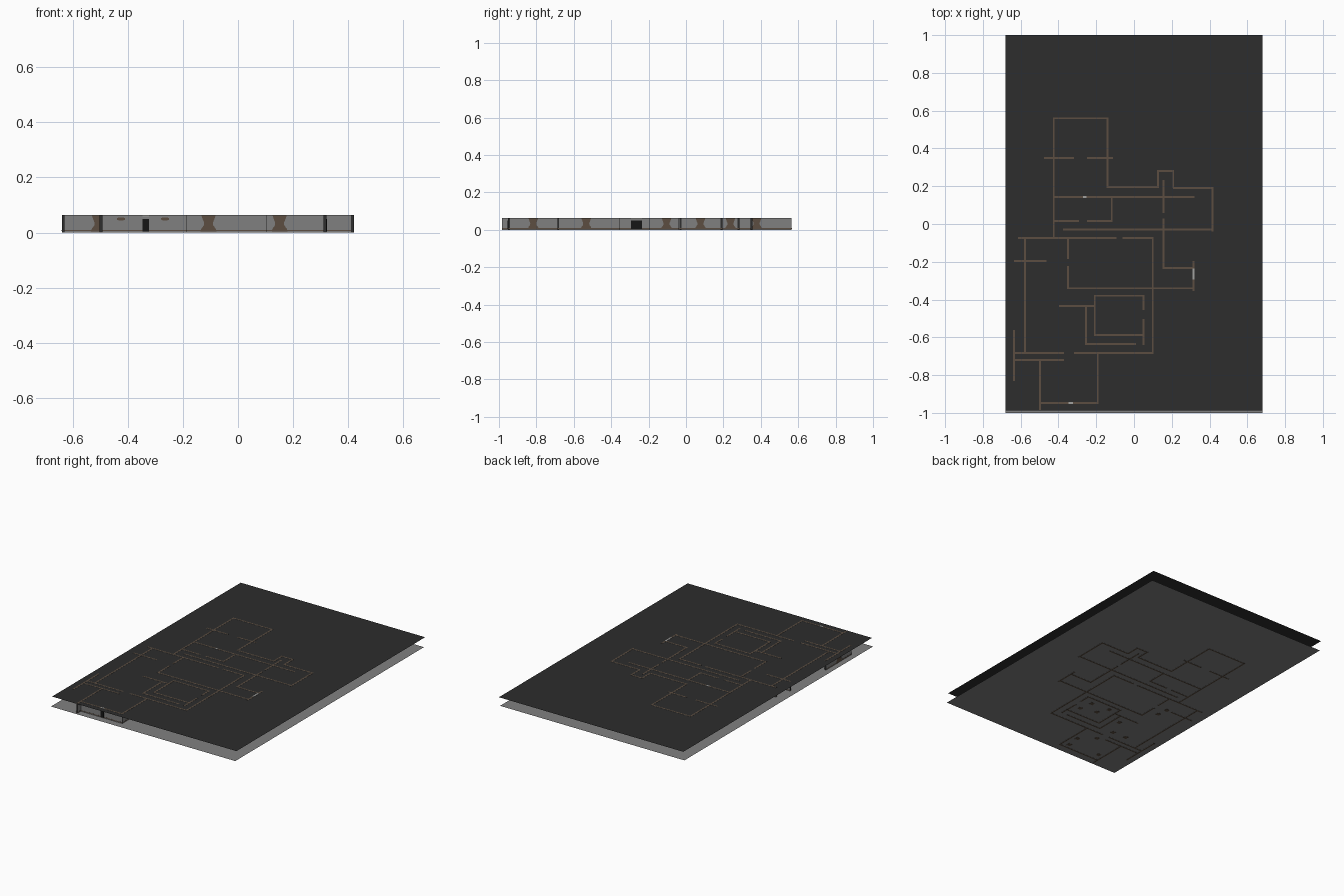
import bpy, bmesh

if "Cube" in bpy.data.objects:
    bpy.data.objects.remove(bpy.data.objects["Cube"])

T, H = 0.01, 0.0636          # wall thickness and height


def material(name, r, g, b):
    m = bpy.data.materials.new(name)
    m.diffuse_color = (r, g, b, 1)
    m.use_nodes = True
    m.node_tree.nodes["Principled BSDF"].inputs["Base Color"].default_value = m.diffuse_color
    return m


GREY = material("plaster grey", 0.216, 0.216, 0.216)
BROWN = material("stained brown", 0.107, 0.076, 0.053)
DARK = material("ceiling charcoal", 0.026, 0.026, 0.026)
BLACK = material("door black", 0.008, 0.008, 0.008)
PALE = material("lintel pale grey", 0.36, 0.36, 0.35)


def finish(bm, name, *mats):
    me = bpy.data.meshes.new(name)
    bm.to_mesh(me)
    bm.free()
    for m in mats:
        me.materials.append(m)
    ob = bpy.data.objects.new(name, me)
    bpy.context.collection.objects.link(ob)
    return ob


def add_box(bm, x0, x1, y0, y1, z0, z1):
    vs = bmesh.ops.create_cube(bm, size=1)["verts"]
    for v in vs:
        v.co.x = x1 if v.co.x > 0 else x0
        v.co.y = y1 if v.co.y > 0 else y0
        v.co.z = z1 if v.co.z > 0 else z0
    return list({f for v in vs for f in v.link_faces})


def sheet(name, y0, y1, z, mat):
    bm = bmesh.new()
    bm.faces.new([bm.verts.new(p) for p in
                  ((-.68, y0, z), (.68, y0, z), (.68, y1, z), (-.68, y1, z))])
    return finish(bm, name, mat)


# Floor and ceiling sheets; wall tops and feet poke through slightly
sheet("floor", -1.0, .988, .001, GREY)
sheet("ceiling", -.988, 1.0, .0628, DARK)

# Walls running along x: (y, start, end)
ALONG_X = [
    (.56, -.43, -.14), (.35, -.477, -.318), (.35, -.25, -.112),
    (.195, -.14, .13), (.28, .123, .213), (.19, .207, .421),
    (.143, -.43, .32), (.016, -.43, -.292), (.016, -.25, -.114),
    (-.03, -.377, .421), (-.075, -.614, -.092), (-.075, -.06, .104),
    (-.195, -.635, -.462), (-.233, .152, .32), (-.34, -.355, .32),
    (-.38, -.213, .056), (-.434, -.398, -.205), (-.587, -.213, .056),
    (-.635, -.26, .01), (-.683, -.64, -.37), (-.683, -.318, .104),
    (-.72, -.64, -.37), (-.947, -.503, -.187)]
# Walls running along y: (x, start, end)
ALONG_Y = [
    (-.425, -.075, .565), (-.14, .19, .565), (-.118, .016, .143),
    (.128, .19, .285), (.208, .19, .285), (.157, .058, .233),
    (.157, -.238, .03), (.416, -.04, .195), (.316, -.355, -.195),
    (.099, -.688, -.07), (-.578, -.683, -.075), (-.35, -.185, -.075),
    (-.35, -.345, -.222), (-.208, -.59, -.375), (.051, -.455, -.375),
    (.051, -.64, -.503), (-.255, -.64, -.43), (-.635, -.83, -.56),
    (-.498, -.985, -.72), (-.192, -.95, -.683)]
# Doors: (runs along x, wall offset, centre, width)
DOORS = [(True, -.947, -.335, .024), (True, .143, -.26, .018),
         (False, .316, -.265, .058)]

# Half outline of a stain, wide at foot and head, narrow at the waist
HOURGLASS = [(.029, .003), (.026, .014), (.017, .026), (.016, .036),
             (.021, .048), (.026, .0625)]
BLOTCH = [(.006, .043), (.015, .047), (.015, .052), (.007, .055)]


def outline_plate(bm, half, along_x, off, centre, side):
    pts = [(centre + w, z) for w, z in half] + [(centre - w, z) for w, z in half[::-1]]
    d = off + side * (T / 2 + .0006)
    f = bm.faces.new([bm.verts.new((p, d, z) if along_x else (d, p, z)) for p, z in pts])
    f.normal_update()
    if f.normal[1 if along_x else 0] * side < 0:
        f.normal_flip()


walls, stains, boards = bmesh.new(), bmesh.new(), bmesh.new()
for along_x, runs in ((True, ALONG_X), (False, ALONG_Y)):
    for off, a, b in runs:
        def span(thick):
            across = (off - thick / 2, off + thick / 2)
            return ((a, b) + across) if along_x else (across + (a, b))
        # Grey sides, brown top and foot, dark end faces
        for f in add_box(walls, *span(T), 0, H):
            f.normal_update()
            n = f.normal
            if abs(n.z) > .5:
                f.material_index = 1
            elif abs(n.x if along_x else n.y) > .5:
                f.material_index = 2
        add_box(boards, *span(T + .001), .005, .009)
        has_door = [d for d in DOORS if d[0] == along_x and d[1] == off]
        count = max(1, round((b - a) / .35))
        for side in (-1, 1):
            if has_door:
                for s in (-.09, .07):
                    c = has_door[0][2] + s
                    if a + .02 < c < b - .02:
                        outline_plate(stains, BLOTCH, along_x, off, c, side)
            elif b - a > .08:
                for i in range(count):
                    outline_plate(stains, HOURGLASS, along_x, off,
                                  a + (b - a) * (i + .5) / count, side)
finish(walls, "walls", GREY, BROWN, DARK)
finish(stains, "wall_stains", BROWN)
finish(boards, "skirting_boards", BROWN)

# Door panels and the pale lintels above them
panels, lintels = bmesh.new(), bmesh.new()
for along_x, off, c, w in DOORS:
    for bm, t, z0, z1 in ((panels, T + .003, .003, .05), (lintels, T + .001, .058, H + .0004)):
        l, m = (c - w / 2, c + w / 2), (off - t / 2, off + t / 2)
        add_box(bm, *(l + m if along_x else m + l), z0, z1)
finish(panels, "doors", BLACK)
finish(lintels, "door_lintels", PALE)

# Small furniture blocks standing in the rooms
blocks = bmesh.new()
for x, y in [(.0, -.52), (-.11, -.49), (-.15, -.42), (-.02, -.43), (-.30, -.50),
             (-.35, -.62), (-.45, -.617), (-.43, -.195), (-.42, -.265),
             (-.24, -.91), (-.23, -.82), (-.46, -.89), (-.32, -.74)]:
    add_box(blocks, x - .013, x + .013, y - .013, y + .013, 0, .022)
finish(blocks, "furniture_blocks", BROWN)
